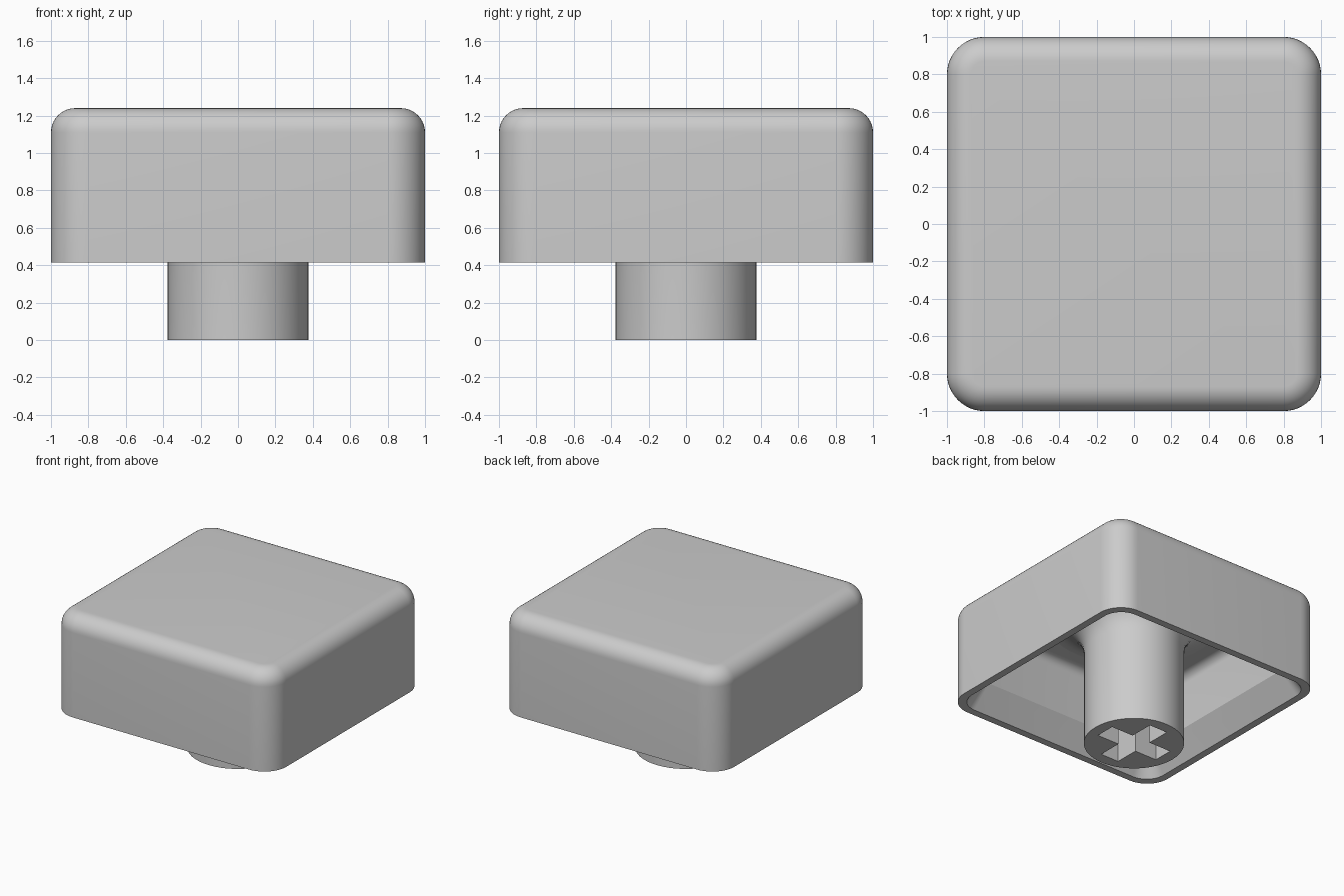
import bpy
import bmesh
from math import sin, cos, pi

if "Cube" in bpy.data.objects:
    bpy.data.objects.remove(bpy.data.objects["Cube"], do_unlink=True)

grey = bpy.data.materials.new("plain_grey")
grey.use_nodes = True
grey.diffuse_color = (0.6, 0.6, 0.6, 1)
grey.node_tree.nodes["Principled BSDF"].inputs["Base Color"].default_value = (0.6, 0.6, 0.6, 1)

STEPS = 12


def ring(bm, half, radius, z):
    """Rounded square; a circle when radius equals half."""
    verts, c = [], half - radius
    for k in range(4):
        sx, sy = (1, -1, -1, 1)[k], (1, 1, -1, -1)[k]
        for i in range(STEPS + 1):
            a = (k + i / STEPS) * pi / 2
            verts.append(bm.verts.new((sx * c + radius * cos(a), sy * c + radius * sin(a), z)))
    return verts


def make_object(name, bm):
    bmesh.ops.remove_doubles(bm, verts=bm.verts, dist=0.0005)
    bmesh.ops.recalc_face_normals(bm, faces=bm.faces)
    mesh = bpy.data.meshes.new(name)
    bm.to_mesh(mesh)
    bm.free()
    mesh.materials.append(grey)
    obj = bpy.data.objects.new(name, mesh)
    bpy.context.collection.objects.link(obj)
    return obj


def loft(name, sections):
    """Skin a list of (half, radius, z) sections and cap both ends."""
    bm = bmesh.new()
    rings = [ring(bm, *s) for s in sections]
    for a, b in zip(rings, rings[1:]):
        for i in range(len(a)):
            j = (i + 1) % len(a)
            bm.faces.new((a[i], a[j], b[j], b[i]))
    bm.faces.new(rings[0])
    bm.faces.new(rings[-1])
    return make_object(name, bm)


def round_over(half, radius, z, r, steps):
    """Sections that curve from a vertical wall into a flat top at z."""
    out = []
    for i in range(steps + 1):
        a = i / steps * pi / 2
        inset = r * (1 - cos(a))
        out.append((half - inset, radius - inset, z - r + r * sin(a)))
    return out


def smooth(obj):
    bpy.ops.object.select_all(action="DESELECT")
    obj.select_set(True)
    bpy.context.view_layer.objects.active = obj
    bpy.ops.object.shade_smooth_by_angle(angle=pi / 6)


# Hollow cap: outside, thin rim, chamfered mouth, inner wall and ceiling
RIM, CEILING = 0.415, 1.06
outside = round_over(1, 0.2, 1.24, 0.13, 10)[::-1]
inside = [(0.94, 0.16, RIM), (0.82, 0.08, 0.61)] + round_over(0.82, 0.08, CEILING, 0.07, 5)
cap = loft("cap_shell", outside + [(1, 0.2, RIM)] + inside)
smooth(cap)

# Round stem flaring into the ceiling
STEM, FLARE = 0.378, 0.28
sections = [(STEM, STEM, 0)]
for i in range(11):
    a = i / 10 * pi / 2
    r = STEM + FLARE * (1 - cos(a))
    sections.append((r, r, CEILING - FLARE + FLARE * sin(a)))
sections.append((r, r, CEILING + 0.02))
stem = loft("stem", sections)

# Cross-shaped socket cut up into the stem
L, W = 0.285, 0.083
quarter = [(L, -W), (L, W), (W, W)]
outline = []
for k in range(4):
    c, s = (1, 0, -1, 0)[k], (0, 1, 0, -1)[k]
    outline += [(x * c - y * s, x * s + y * c) for x, y in quarter]
bm = bmesh.new()
base = bm.faces.new([bm.verts.new((x, y, -0.1)) for x, y in outline])
top = bmesh.ops.extrude_face_region(bm, geom=[base])["geom"]
bmesh.ops.translate(bm, vec=(0, 0, 0.65), verts=[v for v in top if isinstance(v, bmesh.types.BMVert)])
cutter = make_object("socket_cutter", bm)
cutter.hide_render = True

cut = stem.modifiers.new("socket", "BOOLEAN")
cut.operation = "DIFFERENCE"
cut.solver = "EXACT"
cut.object = cutter
bpy.context.view_layer.objects.active = stem
bpy.ops.object.modifier_apply(modifier=cut.name)
bpy.data.objects.remove(cutter, do_unlink=True)
smooth(stem)
